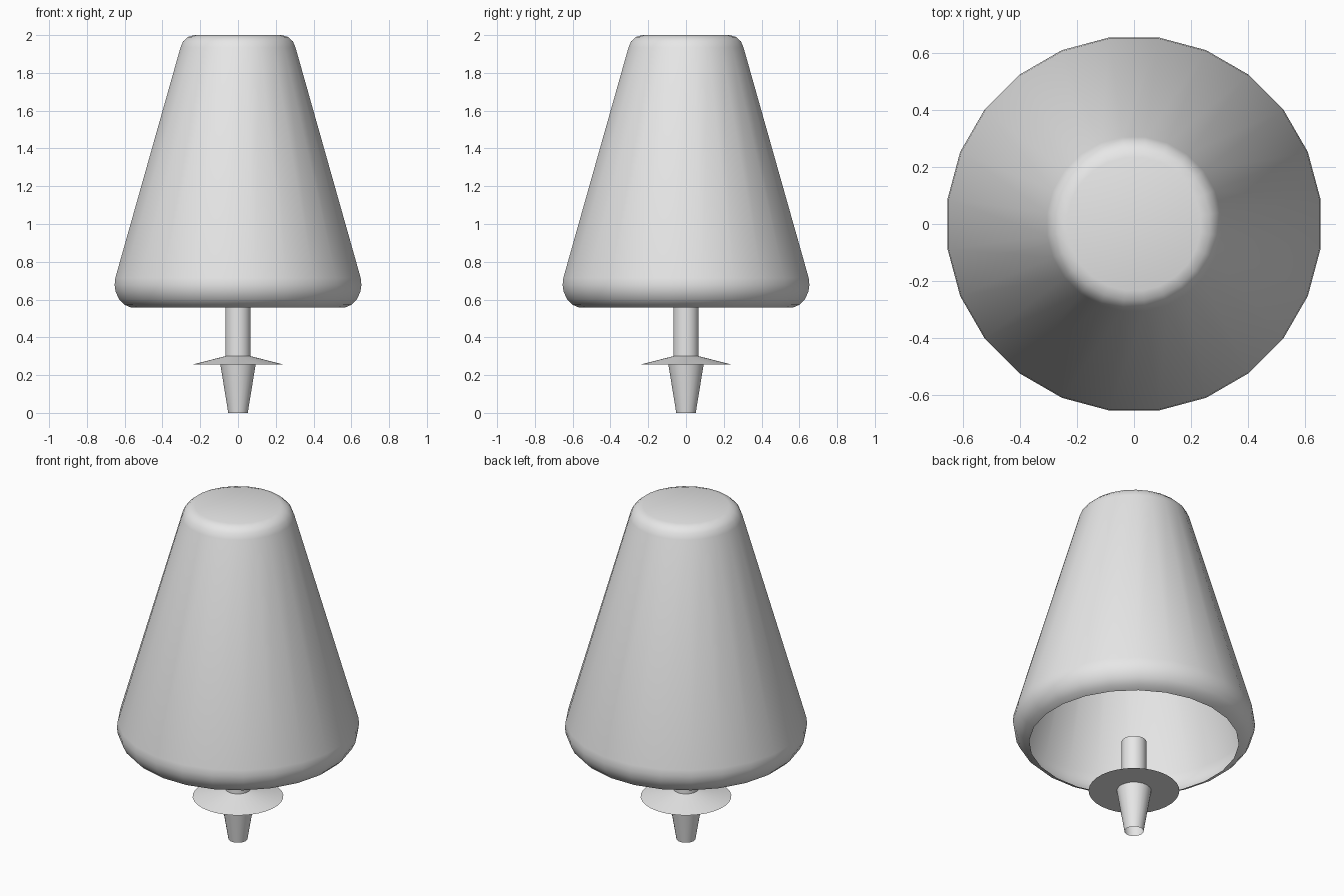
import bpy, bmesh, math

cube = bpy.data.objects.get("Cube")
if cube:
    bpy.data.objects.remove(cube, do_unlink=True)

grey = bpy.data.materials.new("plain grey")
grey.use_nodes = True
grey.diffuse_color = (0.8, 0.8, 0.8, 1)
grey.node_tree.nodes["Principled BSDF"].inputs["Base Color"].default_value = (0.8, 0.8, 0.8, 1)


def lathe(name, profile, sides, cap_bottom=False, cap_top=False):
    """Turn (radius, height) points, listed bottom to top, around the z axis."""
    bm = bmesh.new()
    rings = []
    for r, z in profile:
        angles = [2 * math.pi * (i + 0.5) / sides for i in range(sides)]
        rings.append([bm.verts.new((r * math.cos(a), r * math.sin(a), z)) for a in angles])
    for low, high in zip(rings, rings[1:]):
        for i in range(sides):
            k = (i + 1) % sides
            bm.faces.new((low[i], low[k], high[k], high[i]))
    if cap_bottom:
        bm.faces.new(rings[0][::-1])
    if cap_top:
        bm.faces.new(rings[-1])
    mesh = bpy.data.meshes.new(name)
    bm.to_mesh(mesh)
    bm.free()
    mesh.materials.append(grey)
    obj = bpy.data.objects.new(name, mesh)
    bpy.context.collection.objects.link(obj)
    bpy.ops.object.select_all(action='DESELECT')
    obj.select_set(True)
    bpy.context.view_layer.objects.active = obj
    bpy.ops.object.shade_smooth_by_angle(angle=math.radians(40))
    return obj


# Hollow tapered shade with rounded rims, open underneath
lathe("shade", [(0.57, 0.557), (0.605, 0.572), (0.635, 0.602), (0.654, 0.642),
                (0.659, 0.678), (0.655, 0.715), (0.307, 1.935), (0.293, 1.967),
                (0.268, 1.99), (0.235, 2.0)], 24, cap_top=True)

# Stem, shallow flared disc and tapered foot
lathe("stem", [(0.068, 0.295), (0.068, 0.56)], 24)
lathe("collar_disc", [(0.247, 0.255), (0.068, 0.30)], 32, cap_bottom=True)
lathe("tapered_foot", [(0.052, 0.0), (0.094, 0.255)], 24)
